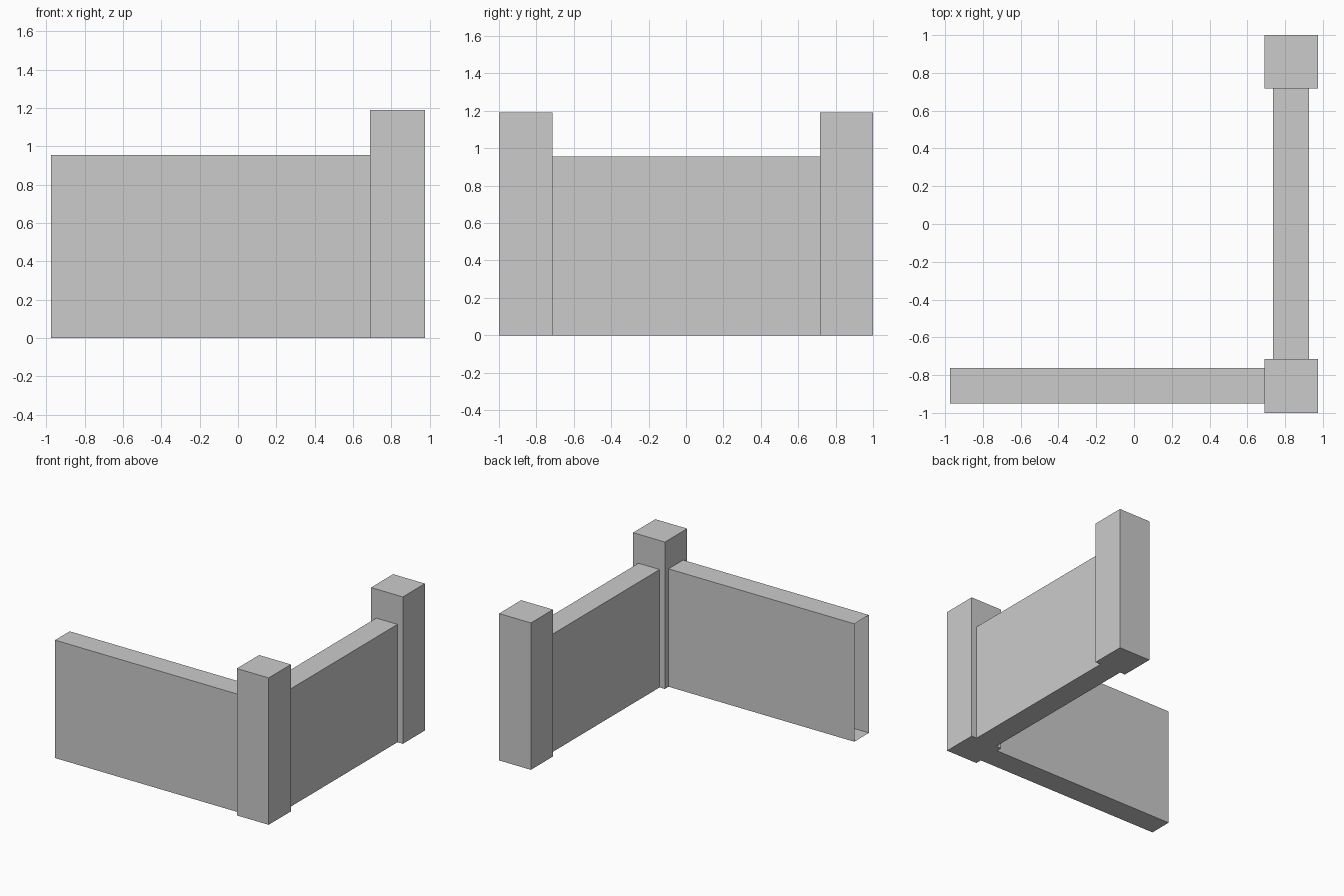
import bpy, bmesh

if "Cube" in bpy.data.objects:
    bpy.data.objects.remove(bpy.data.objects["Cube"])


def box(name, lo, hi, open_axis=None):
    """Box from corner lo to corner hi; open_axis leaves both ends on that axis uncapped."""
    bm = bmesh.new()
    bmesh.ops.create_cube(bm, size=1.0)
    for v in bm.verts:
        v.co = [lo[i] + (v.co[i] + 0.5) * (hi[i] - lo[i]) for i in range(3)]
    bm.normal_update()
    if open_axis is not None:
        caps = [f for f in bm.faces if abs(f.normal[open_axis]) > 0.9]
        bmesh.ops.delete(bm, geom=caps, context='FACES_ONLY')
    mesh = bpy.data.meshes.new(name)
    bm.to_mesh(mesh)
    bm.free()
    obj = bpy.data.objects.new(name, mesh)
    bpy.context.collection.objects.link(obj)
    return obj


POST_IN, POST_OUT, POST_H = 0.69, 0.975, 1.19
WALL_H = 0.955

# Square posts at the corner and at the far end
box("corner_post", (POST_IN, -1.0, 0), (POST_OUT, -0.715, POST_H))
box("end_post", (POST_IN, 0.717, 0), (POST_OUT, 1.0, POST_H))

# Hollow wall panels running between posts, with open ends
box("front_wall", (-0.975, -0.949, 0), (POST_IN, -0.762, WALL_H), open_axis=0)
box("side_wall", (0.737, -0.715, 0), (0.927, 0.717, WALL_H), open_axis=1)
